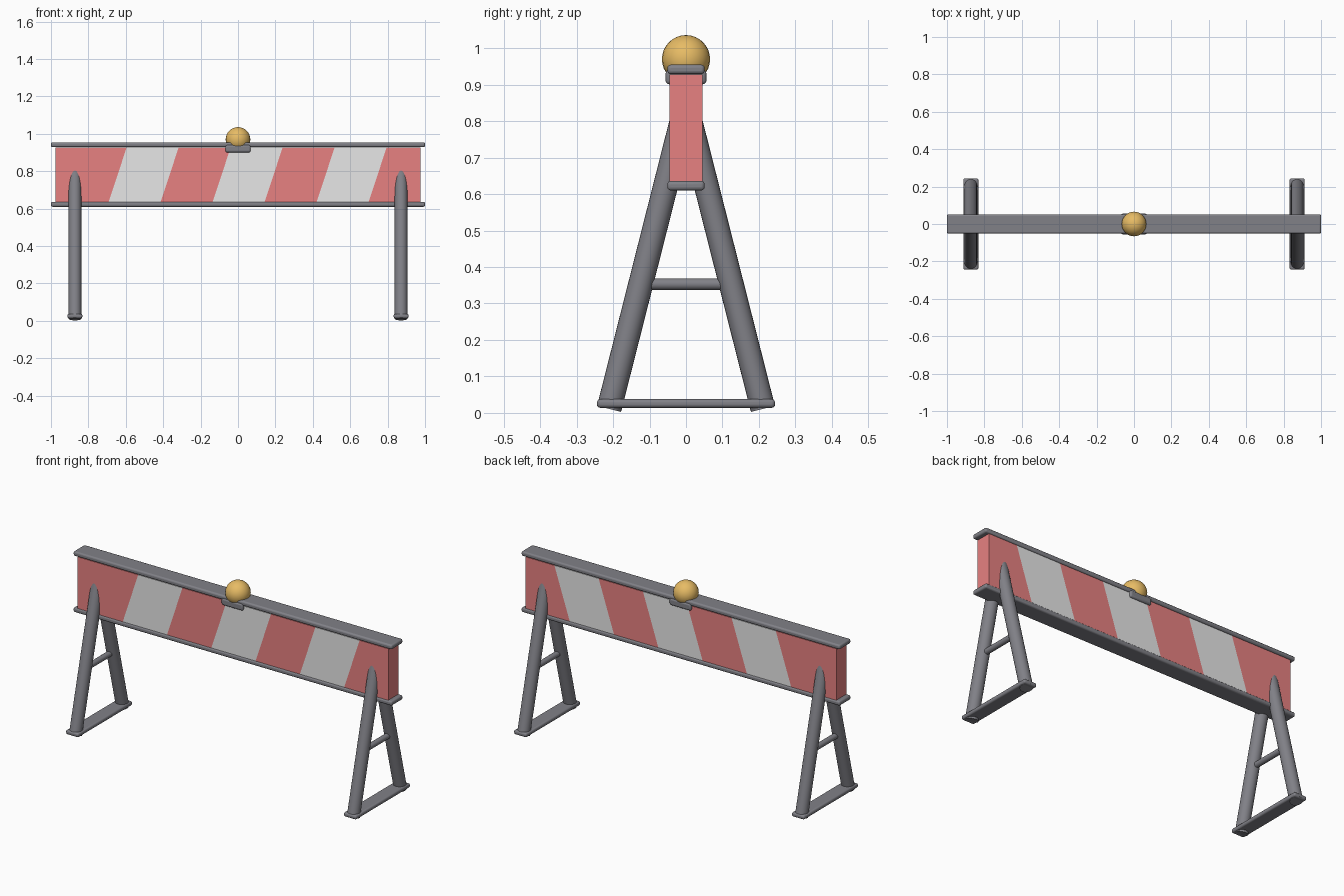
import bpy, bmesh, math
from mathutils import Vector

old = bpy.data.objects.get("Cube")
if old:
    bpy.data.objects.remove(old, do_unlink=True)


def material(name, rgb):
    m = bpy.data.materials.new(name)
    m.use_nodes = True
    m.diffuse_color = (*rgb, 1)
    m.node_tree.nodes["Principled BSDF"].inputs["Base Color"].default_value = (*rgb, 1)
    return m


GREY = material("steel grey", (0.22, 0.22, 0.245))
RED = material("warning red", (0.8, 0.22, 0.22))
WHITE = material("stripe white", (0.8, 0.8, 0.8))
AMBER = material("lamp amber", (0.8, 0.5, 0.13))


def finish(obj, name, mat):
    obj.name = name
    obj.data.materials.append(mat)
    bpy.ops.object.shade_smooth_by_angle(angle=math.radians(40))
    return obj


def box(name, center, size, mat, bevel=0.0):
    bpy.ops.mesh.primitive_cube_add(size=1, location=center)
    obj = bpy.context.object
    obj.data.transform(obj.matrix_basis.to_3x3().to_4x4())
    for v in obj.data.vertices:
        v.co = Vector(a * b for a, b in zip(v.co, size))
    finish(obj, name, mat)
    if bevel:
        mod = obj.modifiers.new("rounded edges", 'BEVEL')
        mod.width, mod.segments = bevel, 3
    return obj


def tube(name, start, end, radius, mat):
    start, end = Vector(start), Vector(end)
    axis = end - start
    bpy.ops.mesh.primitive_cylinder_add(
        vertices=24, radius=radius, depth=axis.length, location=(start + end) / 2,
        rotation=axis.to_track_quat('Z', 'Y').to_euler())
    return finish(bpy.context.object, name, mat)


# Striped board: slanted cuts, then alternate colours by slanted position
BOARD_Z, BOARD_H = 0.78, 0.295
STEP, SHIFT, SKEW = 0.278, 0.051, 0.33
board = box("striped_board", (0, 0, BOARD_Z), (1.95, 0.09, BOARD_H), RED)
board.data.materials.append(WHITE)
bm = bmesh.new()
bm.from_mesh(board.data)
for i in range(6):
    bmesh.ops.bisect_plane(
        bm, geom=bm.verts[:] + bm.edges[:] + bm.faces[:],
        plane_co=(SHIFT + (i - 2.5) * STEP, 0, 0), plane_no=(1, 0, -SKEW))
for f in bm.faces:
    c = f.calc_center_median()
    band = math.floor((c.x - SKEW * c.z - SHIFT) / STEP + 3.5)
    f.material_index = band % 2 if abs(f.normal.x) < 0.5 else 0
bm.to_mesh(board.data)
bm.free()

# Rails capping the board
box("top_rail", (0, 0, 0.942), (2, 0.102, 0.026), GREY, 0.009)
box("bottom_rail", (0, 0, 0.623), (2, 0.102, 0.026), GREY, 0.009)

# Warning lamp and its bracket
box("lamp_bracket", (0, 0, 0.921), (0.136, 0.112, 0.04), GREY, 0.01)
bpy.ops.mesh.primitive_uv_sphere_add(segments=24, ring_count=16, radius=0.066,
                                     location=(0, 0, 0.97))
finish(bpy.context.object, "lamp", AMBER)

# A-frame stands
for side, x in (("left", 0.872), ("right", -0.872)):
    for end, s in (("front", -1), ("back", 1)):
        tube(f"{side}_{end}_leg", (x, s * 0.211, 0.011), (x, s * 0.011, 0.8), 0.034, GREY)
    tube(f"{side}_cross_bar", (x, -0.11, 0.353), (x, 0.11, 0.353), 0.016, GREY)
    box(f"{side}_foot_plate", (x, 0, 0.026), (0.08, 0.488, 0.024), GREY, 0.009)
